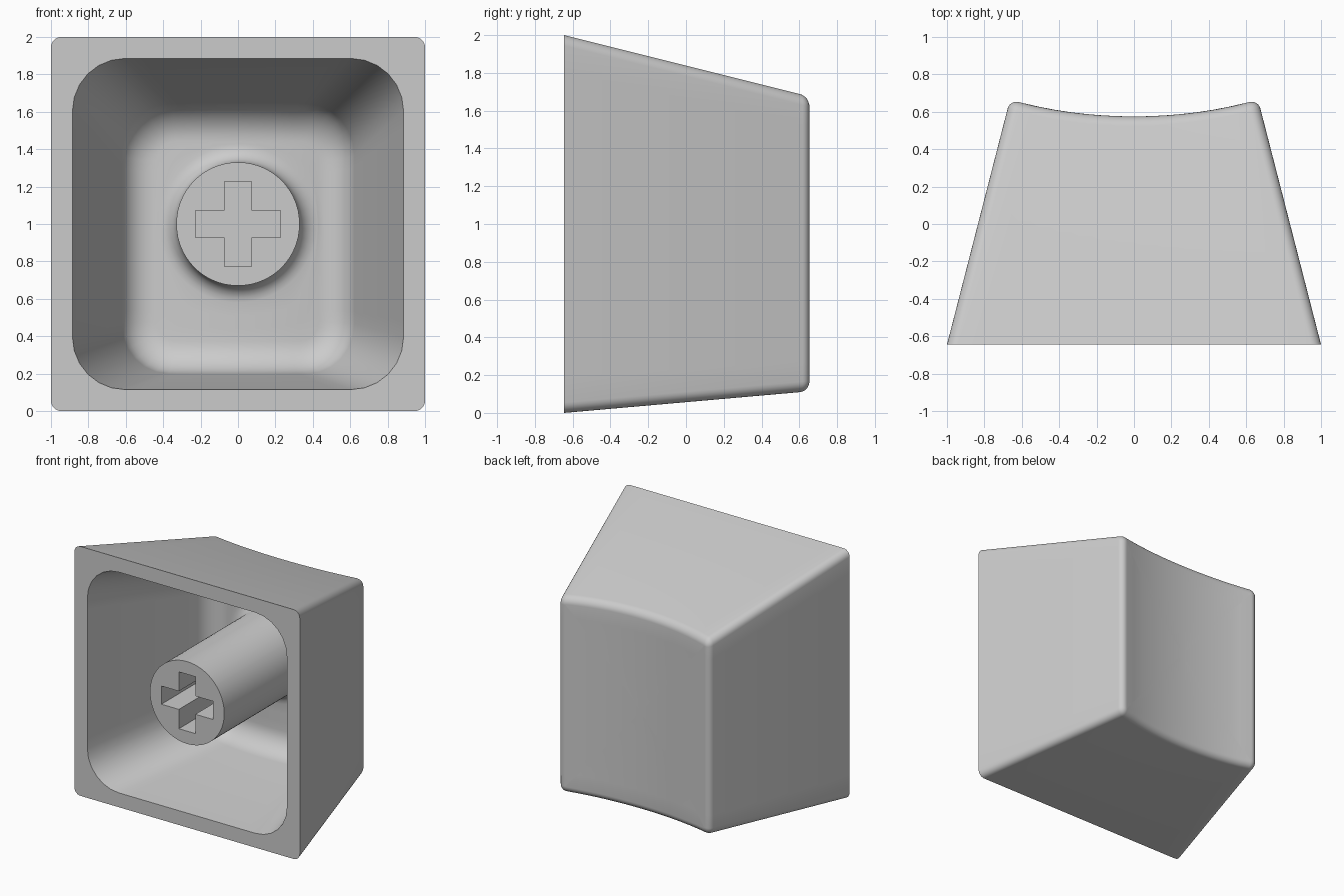
import bpy
import bmesh
from math import sin, cos, pi, atan2, radians

if "Cube" in bpy.data.objects:
    bpy.data.objects.remove(bpy.data.objects["Cube"], do_unlink=True)

FRONT = -0.645         # plane of the open rim
DISH = 0.575           # depth of the dish at its middle
BEND = 0.19            # curvature of the dish
WALL = 0.115           # shell thickness
STEM_Z, STEM_R = 1.0, 0.33
CORNER_STEPS, SIDE_STEPS = 6, 14


def outline(y, inset, r):
    """Rounded rectangle of the tapering body at depth y, as (x, z) points."""
    d = y - FRONT
    hx = 1 - 0.257 * d - inset
    lo, hi = 0.088 * d + inset, 2 - 0.25 * d - inset
    arcs = []
    for k, (sx, z) in enumerate([(1, hi - r), (-1, hi - r), (-1, lo + r), (1, lo + r)]):
        angles = [(k + i / CORNER_STEPS) * pi / 2 for i in range(CORNER_STEPS + 1)]
        arcs.append([(sx * (hx - r) + r * cos(a), z + r * sin(a)) for a in angles])
    pts = []
    for k, arc in enumerate(arcs):
        pts += arc
        (x0, z0), (x1, z1) = arc[-1], arcs[(k + 1) % 4][0]
        for i in range(1, SIDE_STEPS):
            t = i / SIDE_STEPS
            pts.append((x0 + (x1 - x0) * t, z0 + (z1 - z0) * t))
    return pts


def ring(y, inset, r, bend=BEND):
    """Outline bent along the dish while staying on the tapered walls."""
    ring_pts = []
    for i, (x, z) in enumerate(outline(y, inset, r)):
        yi = y + bend * x * x
        x, z = outline(yi, inset, r)[i]
        ring_pts.append((x, yi, z))
    return ring_pts


def fillet(y_end, inset, r, size, steps):
    """Rings that round a wall over into the bent end surface."""
    rings = []
    for i in range(steps + 1):
        a = pi / 2 * i / steps
        drop = size * (1 - cos(a))
        rings.append(ring(y_end - size + size * sin(a), inset + drop, max(r - drop, 0.004)))
    return rings


def circle(like, radius, y=None, lift=0.0):
    """Stem-centred circle matched to another ring, on the floor or at depth y."""
    pts = []
    for x, _, z in like:
        a = atan2(z - STEM_Z, x)
        cx = radius * cos(a)
        cy = DISH - WALL + BEND * cx * cx - lift if y is None else y
        pts.append((cx, cy, STEM_Z + radius * sin(a)))
    return pts


# Dished back and rounded outer walls, from the middle outwards
outer = fillet(DISH, 0, 0.055, 0.05, 6)
last = outer[-1]
mid_z = (min(p[2] for p in last) + max(p[2] for p in last)) / 2
dish = []
for s in (0.1, 0.25, 0.4, 0.55, 0.7, 0.85):
    dish.append([(x * s, DISH + BEND * (x * s) ** 2, mid_z + (z - mid_z) * s) for x, _, z in last])
rings = dish + outer[::-1] + [ring(FRONT, 0, 0.055, 0)]

# Rim and hollow inside
rings.append(ring(FRONT, WALL, 0.28, 0))
inner = fillet(DISH - WALL, WALL, 0.26, 0.16, 8)
rings += inner

# Floor, blended into the filleted foot of the stem
floor, foot = inner[-1], circle(inner[-1], STEM_R + 0.09)
for t in (0.33, 0.66):
    blend = []
    for p, q in zip(floor, foot):
        x = p[0] + (q[0] - p[0]) * t
        blend.append((x, DISH - WALL + BEND * x * x, p[2] + (q[2] - p[2]) * t))
    rings.append(blend)
for i in range(6):
    a = pi / 2 * i / 5
    rings.append(circle(floor, STEM_R + 0.09 * (1 - sin(a)), lift=0.09 * (1 - cos(a))))
rings.append(circle(floor, STEM_R, FRONT))

# Loft all rings into one skin
bm = bmesh.new()
loops = [[bm.verts.new(p) for p in r] for r in rings]
n = len(loops[0])
for a, b in zip(loops, loops[1:]):
    for i in range(n):
        j = (i + 1) % n
        bm.faces.new((a[i], a[j], b[j], b[i]))
hub = bm.verts.new((0, DISH, mid_z))
for i in range(n):
    bm.faces.new((loops[0][i], hub, loops[0][(i + 1) % n]))

# Cross-shaped socket in the stem face
L, W, DEPTH = 0.228, 0.073, 0.5
quarter = [(L, -W), (L, W), (W, W)]
cross = []
for k in range(4):
    c, s = round(cos(k * pi / 2)), round(sin(k * pi / 2))
    cross += [(c * x - s * z, s * x + c * z) for x, z in quarter]
mouth = [bm.verts.new((x, FRONT, STEM_Z + z)) for x, z in cross]
base = [bm.verts.new((x, FRONT + DEPTH, STEM_Z + z)) for x, z in cross]
m = len(mouth)
edges = [bm.edges.new((mouth[i], mouth[(i + 1) % m])) for i in range(m)]
edges += [bm.edges.get((loops[-1][i], loops[-1][(i + 1) % n])) for i in range(n)]
bmesh.ops.triangle_fill(bm, edges=edges, use_beauty=True, normal=(0, -1, 0))
for i in range(m):
    j = (i + 1) % m
    bm.faces.new((mouth[i], mouth[j], base[j], base[i]))
bm.faces.new(base)
bmesh.ops.recalc_face_normals(bm, faces=bm.faces[:])

mesh = bpy.data.meshes.new("keycap")
bm.to_mesh(mesh)
bm.free()
cap = bpy.data.objects.new("keycap", mesh)
bpy.context.collection.objects.link(cap)

# Plain grey plastic
grey = bpy.data.materials.new("light grey plastic")
grey.use_nodes = True
grey.diffuse_color = (0.6, 0.6, 0.6, 1)
grey.node_tree.nodes["Principled BSDF"].inputs["Base Color"].default_value = (0.6, 0.6, 0.6, 1)
mesh.materials.append(grey)

bpy.ops.object.select_all(action="DESELECT")
cap.select_set(True)
bpy.context.view_layer.objects.active = cap
bpy.ops.object.shade_smooth_by_angle(angle=radians(30))
